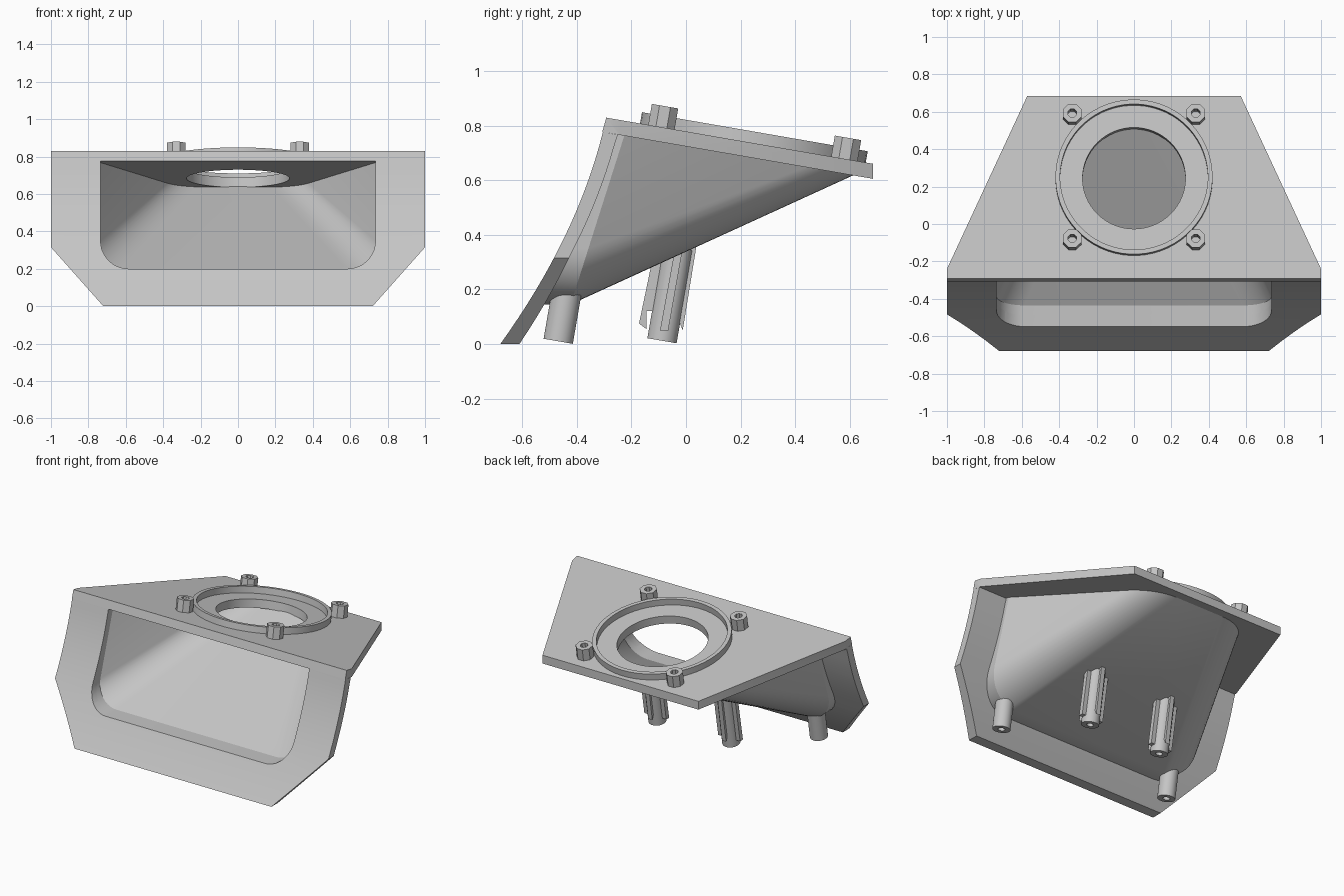
import bpy, bmesh, math
from mathutils import Matrix, Vector

if "Cube" in bpy.data.objects:
    bpy.data.objects.remove(bpy.data.objects["Cube"])

grey = bpy.data.materials.new("light_grey")
grey.use_nodes = True
COLOR = (0.56, 0.56, 0.56, 1)
grey.diffuse_color = COLOR
grey.node_tree.nodes["Principled BSDF"].inputs["Base Color"].default_value = COLOR
parts = []


def finish(name, bm):
    bmesh.ops.remove_doubles(bm, verts=bm.verts[:], dist=1e-4)
    bmesh.ops.recalc_face_normals(bm, faces=bm.faces[:])
    me = bpy.data.meshes.new(name)
    bm.to_mesh(me)
    bm.free()
    me.materials.append(grey)
    ob = bpy.data.objects.new(name, me)
    bpy.context.collection.objects.link(ob)
    parts.append(ob)
    return ob


def prism(name, pts, axis, a, b):
    """Extrude a 2D outline along x, y or z from a to b."""
    put = {"x": lambda p: (a, p[0], p[1]),
           "y": lambda p: (p[0], a, p[1]),
           "z": lambda p: (p[0], p[1], a)}[axis]
    step = Vector([(b - a) * (axis == k) for k in "xyz"])
    bm = bmesh.new()
    face = bm.faces.new([bm.verts.new(put(p)) for p in pts])
    new = bmesh.ops.extrude_face_region(bm, geom=[face], use_keep_orig=True)["geom"]
    bmesh.ops.translate(bm, vec=step, verts=[v for v in new if isinstance(v, bmesh.types.BMVert)])
    return finish(name, bm)


def tube(name, mat, ro, ri, z0, z1, n):
    """Ring-shaped cylinder about the local z axis of mat."""
    bm = bmesh.new()
    rows = []
    for r, z in ((ro, z0), (ro, z1), (ri, z1), (ri, z0)):
        rows.append([bm.verts.new(mat @ Vector((r * math.cos(t), r * math.sin(t), z)))
                     for t in (math.tau * (i + 0.5) / n for i in range(n))])
    for k in range(4):
        p, q = rows[k], rows[(k + 1) % 4]
        for i in range(n):
            j = (i + 1) % n
            bm.faces.new((p[i], p[j], q[j], q[i]))
    return finish(name, bm)


def boolean(ob, cutter, op):
    mod = ob.modifiers.new("cut", "BOOLEAN")
    mod.object, mod.operation, mod.solver = cutter, op, "EXACT"
    dg = bpy.context.evaluated_depsgraph_get()
    dg.update()
    me = bpy.data.meshes.new_from_object(ob.evaluated_get(dg))
    ob.modifiers.clear()
    ob.data = me
    parts.remove(cutter)
    bpy.data.objects.remove(cutter)


def mirrored(pts):
    return pts + [(-p[0],) + tuple(p[1:]) for p in reversed(pts)]


def arc(cx, cy, rx, ry, a0, a1, n=10):
    angs = [math.radians(a0 + (a1 - a0) * i / n) for i in range(n + 1)]
    return [(cx + rx * math.cos(t), cy + ry * math.sin(t)) for t in angs]


# Shared shape rules
SLOPE = 0.173
THICK = 0.055


def front_y(z):
    return -0.68 + 0.719 * z - 0.303 * z * z


def plate_z(y):
    return 0.829 - SLOPE * (y + 0.292)


tilt = Matrix.Rotation(-math.atan(SLOPE), 4, "X")
plate_frame = Matrix.Translation((0, 0.245, plate_z(0.245))) @ tilt

# Sloped top plate, tapered toward the back, with round hole
plate = prism("top_plate", [(-0.292, 0.829), (0.685, plate_z(0.685)),
                            (0.685, plate_z(0.685) - THICK), (-0.25, 0.767), (-0.307, 0.776)],
              "x", -1, 1)
boolean(plate, prism("taper", mirrored([(1, -0.4), (1, -0.24), (0.57, 0.686), (0.57, 0.7)]),
                     "z", 0, 2), "INTERSECT")
bm = bmesh.new()
bmesh.ops.create_cone(bm, cap_ends=True, segments=64, radius1=0.275, radius2=0.275,
                      depth=0.4, matrix=plate_frame)
boolean(plate, finish("hole", bm), "DIFFERENCE")

# Curved front panel with chamfered lower corners and a U-shaped opening
zs = [0.776 * i / 16 for i in range(17)]
outer = [(front_y(z), z) for z in zs]
inner = [(front_y(z) + THICK + 0.015 * max(0, 1 - z / 0.32), z - 0.01 * (z > 0.77))
         for z in reversed(zs)]
panel = prism("front_panel", outer + inner, "x", -1, 1)
boolean(panel, prism("outline", mirrored([(1, 1), (1, 0.315), (0.72, 0), (0.72, -0.1)]),
                     "y", -1, 1), "INTERSECT")
corner = arc(0.585, 0.35, 0.15, 0.15, 0, -90)
boolean(panel, prism("opening", mirrored([(0.735, 1)] + corner), "y", -1, 1), "DIFFERENCE")


# Duct blending the front opening into the rounded outline under the plate
def duct_rows(off, shift, rx, ry):
    w, top = 0.735 + off, 0.777
    u = [(w, top)] + arc(0.585, 0.35, 0.15 + off, 0.15 + off, 0, -90)
    back = [(x, -0.435 + 0.318 * (z - 0.2) + shift, z) for x, z in u]
    lip = [(x, front_y(z) + 0.05, z) for x, z in u]
    roof = [back[0]] + [(x, y, plate_z(y) - THICK + 0.01)
                        for x, y in arc(0.17, 0.285, rx, ry, 30, 90)]
    return [mirrored(r) for r in (lip, back, roof)]


bm = bmesh.new()
loops = duct_rows(0, 0, 0.23, 0.23) + duct_rows(THICK, 0.03, 0.3, 0.343)[::-1]
rows = [[bm.verts.new(p) for p in row] for row in loops]
for k in range(6):
    p, q = rows[k], rows[(k + 1) % 6]
    for i in range(len(p) - 1):
        bm.faces.new((p[i], p[i + 1], q[i + 1], q[i]))
for end in (0, -1):
    bm.faces.new([r[end] for r in rows])
finish("duct", bm)

# Raised ring and four screw bosses on the plate
tube("locating_ring", plate_frame, 0.42, 0.395, -0.01, 0.042, 64)
for sx, side in ((1, "left"), (-1, "right")):
    for sy, end in ((1, "back"), (-1, "front")):
        tube(f"screw_boss_{end}_{side}",
             plate_frame @ Matrix.Translation((sx * 0.33, sy * 0.34, 0)),
             0.053, 0.024, -0.01, 0.078, 8)

    # Hollow feet, square to the plate
    tube(f"front_foot_{side}", Matrix.Translation((sx * 0.645, -0.468, 0.01)) @ tilt,
         0.055, 0.022, 0, 0.18, 20)
    tube(f"rear_foot_{side}", Matrix.Translation((sx * 0.27, -0.088, 0.012)) @ tilt,
         0.055, 0.022, 0, 0.345, 20)

    # Crossed ribs on the rear feet
    prism(f"rear_rib_long_{side}", [(-0.172, 0.075), (-0.145, 0.055), (-0.145, 0.12),
                                    (-0.04, 0.12), (-0.012, 0.05), (0.04, 0.37), (-0.125, 0.3)],
          "x", sx * 0.27 - 0.015, sx * 0.27 + 0.015)
    prism(f"rear_rib_cross_{side}", [(-0.095, 0.05), (-0.065, 0.05), (-0.012, 0.35), (-0.042, 0.34)],
          "x", sx * 0.27 - 0.08, sx * 0.27 + 0.08)

# Smooth the curved faces and keep edges sharp
bpy.ops.object.select_all(action="DESELECT")
for ob in parts:
    ob.select_set(True)
bpy.context.view_layer.objects.active = parts[0]
bpy.ops.object.shade_smooth_by_angle(angle=math.radians(25))
